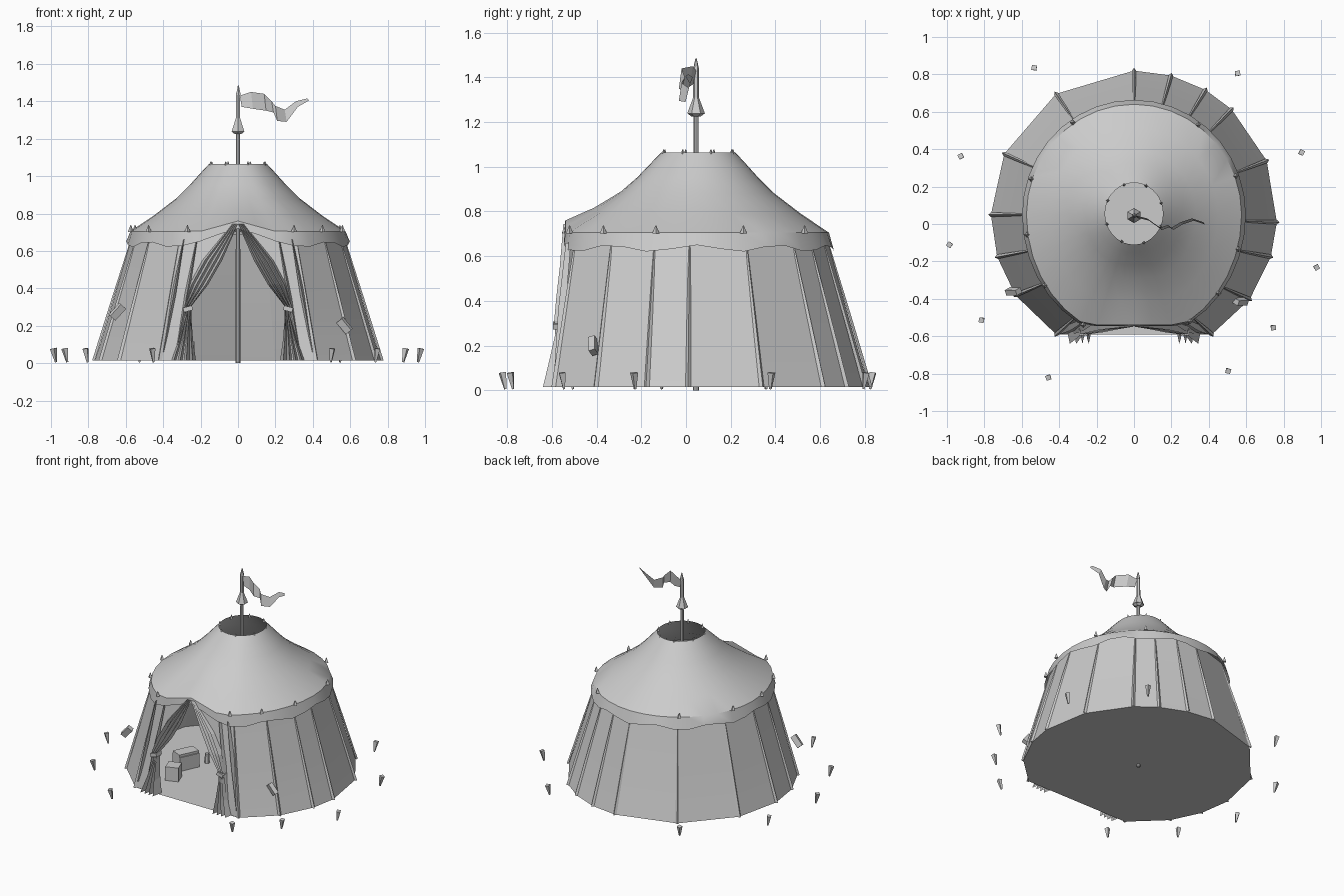
import bpy, math
from mathutils import Vector

if "Cube" in bpy.data.objects:
    bpy.data.objects.remove(bpy.data.objects["Cube"])

CY = 0.05  # tent axis in y
rad = math.radians


def mesh_obj(name, verts, faces, smooth=None):
    me = bpy.data.meshes.new(name)
    me.from_pydata(verts, [], faces)
    me.update()
    ob = bpy.data.objects.new(name, me)
    bpy.context.collection.objects.link(ob)
    if smooth:
        bpy.ops.object.select_all(action='DESELECT')
        ob.select_set(True)
        bpy.context.view_layer.objects.active = ob
        bpy.ops.object.shade_smooth_by_angle(angle=rad(smooth))
    return ob


def grid(name, rows, closed=False, smooth=None):
    """Skin equal-length rows of points with quads."""
    n = len(rows[0])
    faces = []
    for r in range(len(rows) - 1):
        for i in range(n if closed else n - 1):
            j = (i + 1) % n
            faces.append((r * n + i, r * n + j, (r + 1) * n + j, (r + 1) * n + i))
    return mesh_obj(name, [p for row in rows for p in row], faces, smooth)


def cone(name, loc, r1, r2, depth, sides=6, direction=(0, 0, 1)):
    bpy.ops.mesh.primitive_cone_add(vertices=sides, radius1=r1, radius2=r2, depth=depth, location=loc)
    ob = bpy.context.object
    ob.name = name
    ob.rotation_euler = Vector(direction).to_track_quat('Z', 'Y').to_euler()
    return ob


def box(name, loc, size, rot=(0, 0, 0)):
    bpy.ops.mesh.primitive_cube_add(size=1, location=loc, rotation=[rad(a) for a in rot])
    ob = bpy.context.object
    ob.name = name
    ob.scale = size
    return ob


def rim(a, k=1.0):
    """Roof edge outline, flattened at the front."""
    c, s = math.cos(rad(a)), math.sin(rad(a))
    return 0.575 * k * c, max(CY + (0.66 if s < 0 else 0.59) * k * s, -0.54)


def base(a):
    """Ground outline of the wall."""
    return 0.765 * math.cos(rad(a)), max(CY + 0.77 * math.sin(rad(a)), -0.59)


# Roof: open top ring swept down a concave profile, peaked over the door
STEPS = 36
profile = [(0, 1.065), (0.1, 1.02), (0.25, 0.95), (0.42, 0.88), (0.7, 0.79), (1, 0.705)]
angles = [i * 360 / STEPS for i in range(STEPS)]


def lift(a):
    x, y = rim(a)
    return max(0, 1 - abs(x) / 0.2) if y < -0.4 else 0


rows = []
for t, z in profile:
    row = []
    for a in angles:
        x, y = rim(a)
        cx, cy = 0.155 * math.cos(rad(a)), CY + 0.005 + 0.165 * math.sin(rad(a))
        row.append((cx + (x - cx) * t, cy + (y - cy) * t, z + 0.055 * lift(a) * t * t))
    rows.append(row)
edge = []
for i, a in enumerate(angles):
    x, y = rim(a)
    k = 1.04
    z = 0.635 + 0.015 * math.cos(rad(a * 10)) + 0.1 * lift(a)
    edge.append((x * k, CY + (y - CY) * (k if y > 0 else 1.01), z))
rows.append(edge)
grid("roof", rows, True, 35)

# Wall: flared panels with a drawn-open doorway at the front
corners = [-57, -36, -17, -3, 22, 47, 60, 75, 90, 123, 155, 180, 197, 214, 237]
levels = [(0, 0.69), (0.5, 0.34), (0.8, 0.14), (1, 0.015)]
door = [(0.015, -0.535, 0.75), (0.25, -0.55, 0.32), (0.27, -0.57, 0.14), (0.27, -0.58, 0.015)]
rows = []
for (t, z), (dx, dy, dz) in zip(levels, door):
    row = [(dx, dy, dz)]
    for a in corners:
        top, bot = Vector(rim(a, 0.98)), Vector(base(a))
        p = top.lerp(bot, t)
        row.append((p.x, p.y, z))
    rows.append(row + [(-dx, dy, dz)])
grid("wall", rows, False, 12)

# Wall seams: thin folded ridges on the panel corners
for a in corners:
    c, s = math.cos(rad(a)), math.sin(rad(a))
    out, side = Vector((c, s, 0)), Vector((-s, c, 0))
    top = Vector((*rim(a, 0.98), 0.68))
    bot = Vector((*base(a), 0.015))
    rows = []
    for t, w in ((0, 0.004), (0.5, 0.009), (1, 0.012)):
        p = top.lerp(bot, t)
        rows.append([p - side * w, p + out * w * 1.2, p + side * w])
    grid("wall_seam", rows)

# Floor cloth
ring = [(*base(a), 0.015) for a in corners]
mesh_obj("floor", ring, [tuple(range(len(ring)))])

# Curtains: pleated sheets gathered at a tie; rows are z, inner x, outer x, y, pleat depth
drape = [(0.745, 0.0, 0.03, -0.545, 0.004), (0.55, 0.085, 0.19, -0.55, 0.015),
         (0.42, 0.16, 0.26, -0.56, 0.02), (0.31, 0.245, 0.29, -0.565, 0.025),
         (0.25, 0.25, 0.28, -0.565, 0.02), (0.12, 0.24, 0.32, -0.585, 0.03),
         (0.015, 0.225, 0.36, -0.60, 0.04)]
for m, label in ((1, "right"), (-1, "left")):
    rows = [[(m * (xi + (xo - xi) * i / 8), y + d * (1 if i % 2 == 0 else -1), z) for i in range(9)]
            for z, xi, xo, y, d in drape]
    grid(label + "_curtain", rows)
    box(label + "_curtain_tie", (m * 0.268, -0.565, 0.29), (0.05, 0.06, 0.025), (0, m * 15, 0))
    # Long creases hanging beside the door
    for x0, x1 in ((0.22, 0.33), (0.29, 0.40)):
        rows = []
        for t, w in ((0, 0.003), (0.5, 0.012), (1, 0.006)):
            x, y, z = x0 + (x1 - x0) * t, -0.535 - 0.05 * t, 0.66 - 0.6 * t
            rows.append([(m * (x - w), y + 0.01, z), (m * x, y - w, z), (m * (x + w), y + 0.02, z)])
        grid(label + "_crease", rows)

# Centre pole and finial
cone("pole", (0, 0.045, 0.63), 0.013, 0.011, 1.26, 8)
cone("finial_cone", (0, 0.045, 1.275), 0.04, 0.012, 0.075, 6)
cone("finial_base", (0, 0.045, 1.232), 0.02, 0.04, 0.015, 6)
cone("flag_staff", (0, 0.045, 1.375), 0.013, 0.012, 0.14, 6)
cone("staff_tip", (0.002, 0.045, 1.46), 0.014, 0.003, 0.05, 6)

# Flag: rippling pennant; columns are x, y, top z, bottom z
wave = [(0.01, 0.045, 1.43, 1.37), (0.07, 0.03, 1.45, 1.36), (0.14, -0.02, 1.44, 1.35),
        (0.18, -0.005, 1.40, 1.34), (0.20, -0.02, 1.375, 1.295), (0.25, 0.01, 1.355, 1.29),
        (0.31, 0.03, 1.40, 1.37), (0.37, 0.01, 1.415, 1.405)]
grid("flag", [[(x, y, zt) for x, y, zt, zb in wave],
              [(x + 0.01, y - 0.012, zb) for x, y, zt, zb in wave]])

# Ground stakes leaning outward
stakes = [(-0.53, 0.83), (0.55, 0.80), (-0.92, 0.36), (0.89, 0.38), (-0.98, -0.11),
          (0.97, -0.23), (-0.81, -0.51), (0.74, -0.55), (-0.455, -0.815), (0.50, -0.78)]
for x, y in stakes:
    d = Vector((x, y - CY, 0)).normalized()
    cone("stake", (x, y, 0.042), 0.006, 0.019, 0.075, 4, (d.x * 0.2, d.y * 0.2, 1))
    # Matching rope toggle on the roof edge
    a = math.degrees(math.atan2(y - CY, x))
    rx, ry = rim(a)
    cone("rope_toggle", (rx * 1.01, CY + (ry - CY) * 1.01, 0.72), 0.016, 0.002, 0.035, 4)

# Small hooks round the smoke hole
for i in range(8):
    a = rad(i * 45 + 20)
    cone("top_hook", (0.155 * math.cos(a), CY + 0.005 + 0.165 * math.sin(a), 1.063), 0.011, 0.002, 0.03, 4)

# Hanging side tags
box("left_tag", (-0.645, -0.36, 0.275), (0.04, 0.03, 0.085), (20, 38, 30))
box("right_tag", (0.57, -0.415, 0.20), (0.04, 0.03, 0.08), (20, -35, -30))

# Stored goods inside, left of the door
box("crate", (-0.29, -0.33, 0.065), (0.09, 0.09, 0.10), (0, 0, 20))
box("chest", (-0.33, -0.13, 0.065), (0.10, 0.15, 0.10), (0, 0, -25))
box("chest_lid", (-0.33, -0.13, 0.122), (0.085, 0.15, 0.02), (0, 0, -25))
cone("jar", (-0.25, 0.0, 0.05), 0.018, 0.014, 0.07, 6)
